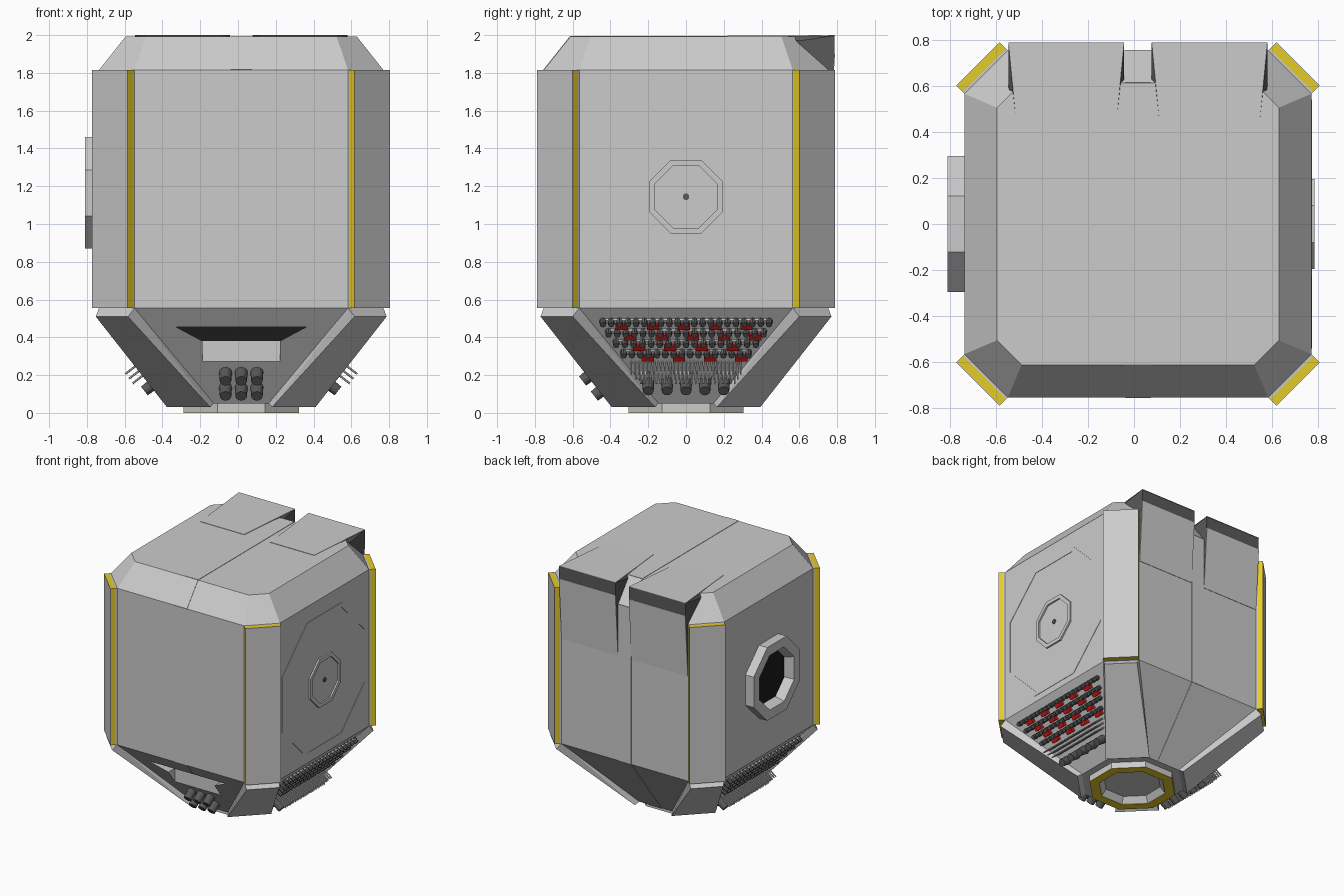
import bpy, bmesh
from math import pi, tan
from mathutils import Matrix, Vector

if "Cube" in bpy.data.objects:
    bpy.data.objects.remove(bpy.data.objects["Cube"])

CX = 0.017  # hull axis; the left port shifts the overall centre


def material(name, r, g, b):
    m = bpy.data.materials.new(name)
    m.diffuse_color = (r, g, b, 1)
    m.use_nodes = True
    m.node_tree.nodes["Principled BSDF"].inputs["Base Color"].default_value = m.diffuse_color
    return m


YELLOW = material("yellow", 0.78, 0.6, 0.02)
RED = material("red", 0.6, 0.01, 0.01)
DARK = material("dark", 0.1, 0.1, 0.1)
BLACK = material("black", 0.01, 0.01, 0.01)
STRIPE = material("stripe", 0.58, 0.58, 0.58)


def finish(name, bm, mat=None):
    bmesh.ops.recalc_face_normals(bm, faces=bm.faces)
    me = bpy.data.meshes.new(name)
    bm.to_mesh(me)
    bm.free()
    if mat:
        me.materials.append(mat)
    ob = bpy.data.objects.new(name, me)
    ob.location.x = CX
    bpy.context.collection.objects.link(ob)
    return ob


def hull(name, pts, mat=None):
    bm = bmesh.new()
    for p in pts:
        bm.verts.new(p)
    bmesh.ops.convex_hull(bm, input=bm.verts)
    bmesh.ops.dissolve_limit(bm, angle_limit=0.01, verts=bm.verts, edges=bm.edges)
    return finish(name, bm, mat)


def loft(name, rings, mat=None, closed=False):
    bm = bmesh.new()
    vs = [[bm.verts.new(p) for p in r] for r in rings]
    n = len(vs[0])
    for k in range(len(vs) if closed else len(vs) - 1):
        a, b = vs[k], vs[(k + 1) % len(vs)]
        for i in range(n):
            bm.faces.new((a[i], a[(i + 1) % n], b[(i + 1) % n], b[i]))
    if not closed:
        bm.faces.new(vs[0])
        bm.faces.new(vs[-1])
    return finish(name, bm, mat)


def octo(a, b):
    return [(a, -b), (a, b), (b, a), (-b, a), (-a, b), (-a, -b), (-b, -a), (b, -a)]


def ring_z(a, b, z):
    return [(p, q, z) for p, q in octo(a, b)]


def ring_x(a, x, zc=1.145):
    return [(x, p, zc + q) for p, q in octo(a, a * tan(pi / 8))]


def reg_z(a, z):
    return ring_z(a, a * tan(pi / 8), z)


# Main hull with tapered base and bevelled roof
body = loft("hull", [ring_z(0.36, 0.15, 0.05), ring_z(0.753, 0.565, 0.555),
                     ring_z(0.753, 0.565, 1.815), ring_z(0.612, 0.505, 1.993)])

# Front scoop recess
outline = [(-0.345, 0.455), (0.345, 0.455), (0.205, 0.38), (0.205, 0.27), (-0.205, 0.27), (-0.205, 0.38)]
cutter = loft("scoop_cutter", [[(x, y, z) for x, z in outline] for y in (-1, -0.532)])
cutter.hide_render = True
cutter.display_type = 'WIRE'
mod = body.modifiers.new("scoop", 'BOOLEAN')
mod.operation = 'DIFFERENCE'
mod.solver = 'EXACT'
mod.object = cutter
hull("scoop_opening", [(x, y, z) for x, z in outline if z > 0.3 for y in (-0.531, -0.536)], BLACK)

# Centre stripe wrapped round the hull
path = [(-0.684, 0.466), (-0.753, 0.555), (-0.753, 1.815), (-0.612, 1.993),
        (0.612, 1.993), (0.753, 1.815), (0.753, 0.555), (0.36, 0.05)]
for (y0, z0), (y1, z1) in zip(path, path[1:]):
    off = Vector((z0 - z1, y1 - y0)).normalized() * 0.003
    hull("centre_stripe", [(x, y + s * off.x, z + s * off.y) for x in (-0.057, 0.057)
                           for y, z in ((y0, z0), (y1, z1)) for s in (0, 1)], STRIPE)

# Corner pillars and lower ribs
def corner(pts, sx, sy):
    return [(sx * p, sy * q, z) for a, b, z in pts for p, q in ((a, b), (b, a))]


def slab(d0, d1):
    return [(0.565 + d, 0.753 + d, z) for d in (d0, d1) for z in (0.555, 1.815)]


rib = [(0.565, 0.753, 0.555), (0.60, 0.77, 0.51), (0.163, 0.393, 0.03), (0.135, 0.34, 0.065)]
for sx in (-1, 1):
    for sy in (-1, 1):
        hull("pillar_base", corner(slab(-0.01, 0.008), sx, sy))
        hull("pillar_trim", corner(slab(0.008, 0.034), sx, sy), YELLOW)
        hull("pillar_face", corner(slab(0.034, 0.036), sx, sy))
        hull("lower_rib", corner(rib, sx, sy))

# Rear hatch covers: dark wedge with roof and back panels
for s in (-1, 1):
    def span(y, z, t=0.0):
        return [(s * (0.06 + t), y, z), (s * (0.562 - t), y, z)]
    hull("hatch_wedge", span(0.22, 1.99, 0.055) + span(0.786, 1.997) + span(0.786, 1.9)
         + span(0.752, 1.4) + span(0.6, 1.97), DARK)
    hull("hatch_roof", span(0.22, 1.994, 0.055) + span(0.789, 1.997)
         + span(0.22, 1.997, 0.055) + span(0.789, 2.0))
    hull("hatch_back", span(0.785, 1.9) + span(0.789, 1.9) + span(0.752, 1.4) + span(0.756, 1.4))

# Right side door ring and hub
loft("door_ring", [ring_x(0.54, 0.75), ring_x(0.54, 0.756), ring_x(0.507, 0.756), ring_x(0.507, 0.75)], STRIPE, True)
loft("door_hub", [ring_x(0.195, 0.75), ring_x(0.195, 0.766), ring_x(0.165, 0.766), ring_x(0.165, 0.75)], None, True)
hull("hub_pin", ring_x(0.017, 0.75) + ring_x(0.017, 0.76), DARK)

# Left side docking port
loft("port_collar", [ring_x(0.295, -0.74, 1.165), ring_x(0.295, -0.827, 1.165),
                     ring_x(0.22, -0.827, 1.165), ring_x(0.19, -0.75, 1.165)], None, True)
hull("port_opening", ring_x(0.2, -0.75, 1.165) + ring_x(0.2, -0.757, 1.165), BLACK)

# Base ring
loft("base_ring", [reg_z(0.305, 0.065), reg_z(0.305, 0.003), reg_z(0.235, 0.003), reg_z(0.19, 0.065)], None, True)
loft("base_trim", [reg_z(0.305, 0.003), reg_z(0.305, 0), reg_z(0.235, 0), reg_z(0.235, 0.003)], YELLOW, True)


# Fittings on the sloping lower panels
def frame(turn, u, z, h):
    n, v = Vector((0, -0.789, -0.614)), Vector((0, -0.614, 0.789))
    p = Vector((u, -0.36 - (z - 0.05) * 0.778, z)) + n * h / 2
    m = Matrix(((1, v.x, n.x, p.x), (0, v.y, n.y, p.y), (0, v.z, n.z, p.z), (0, 0, 0, 1)))
    return Matrix.Rotation(turn, 4, 'Z') @ m


def fittings(name, turn, spots, h, mat=None, r=None, sides=8, box=None):
    bm = bmesh.new()
    for u, z in spots:
        m = frame(turn, u, z, h)
        if box:
            bmesh.ops.create_cube(bm, size=1, matrix=m @ Matrix.Diagonal((box[0], box[1], h, 1)))
        else:
            bmesh.ops.create_cone(bm, cap_ends=True, segments=sides, radius1=r, radius2=r * 0.9,
                                  depth=h, matrix=m)
    return finish(name, bm, mat)


fittings("front_nozzles", 0, [(u, z) for u in (-0.083, 0, 0.083) for z in (0.135, 0.215)],
         0.075, DARK, r=0.034, sides=12)
rows = [(0.49, 0.44), (0.435, 0.41), (0.38, 0.37), (0.325, 0.33)]
for turn, side in ((pi / 2, "right"), (-pi / 2, "left")):
    studs, lamps = [], []
    for k, (z, w) in enumerate(rows):
        n = int(2 * w / 0.044)
        studs += [(-w + i * 2 * w / n, z) for i in range(n + 1)]
        lamps += [(-0.34 + 0.046 * k + 0.165 * i, z - 0.02) for i in range(5 if k < 2 else 4)]
        fittings(side + "_stud_rail", turn, [(0, z)], 0.015, STRIPE, box=(2 * w, 0.022))
    fittings(side + "_studs", turn, studs, 0.04, DARK, r=0.018)
    fittings(side + "_lamps", turn, lamps, 0.03, RED, box=(0.065, 0.035))
    pins = [(-0.29 + 0.0207 * i + 0.005 * k, 0.27 - 0.025 * k) for k in range(3) for i in range(k, 29 - k)]
    fittings(side + "_pins", turn, pins, 0.105, r=0.006, sides=6)
    fittings(side + "_nozzles", turn, [(0.1 * i, 0.165) for i in range(-2, 3)], 0.08, DARK, r=0.032, sides=12)
